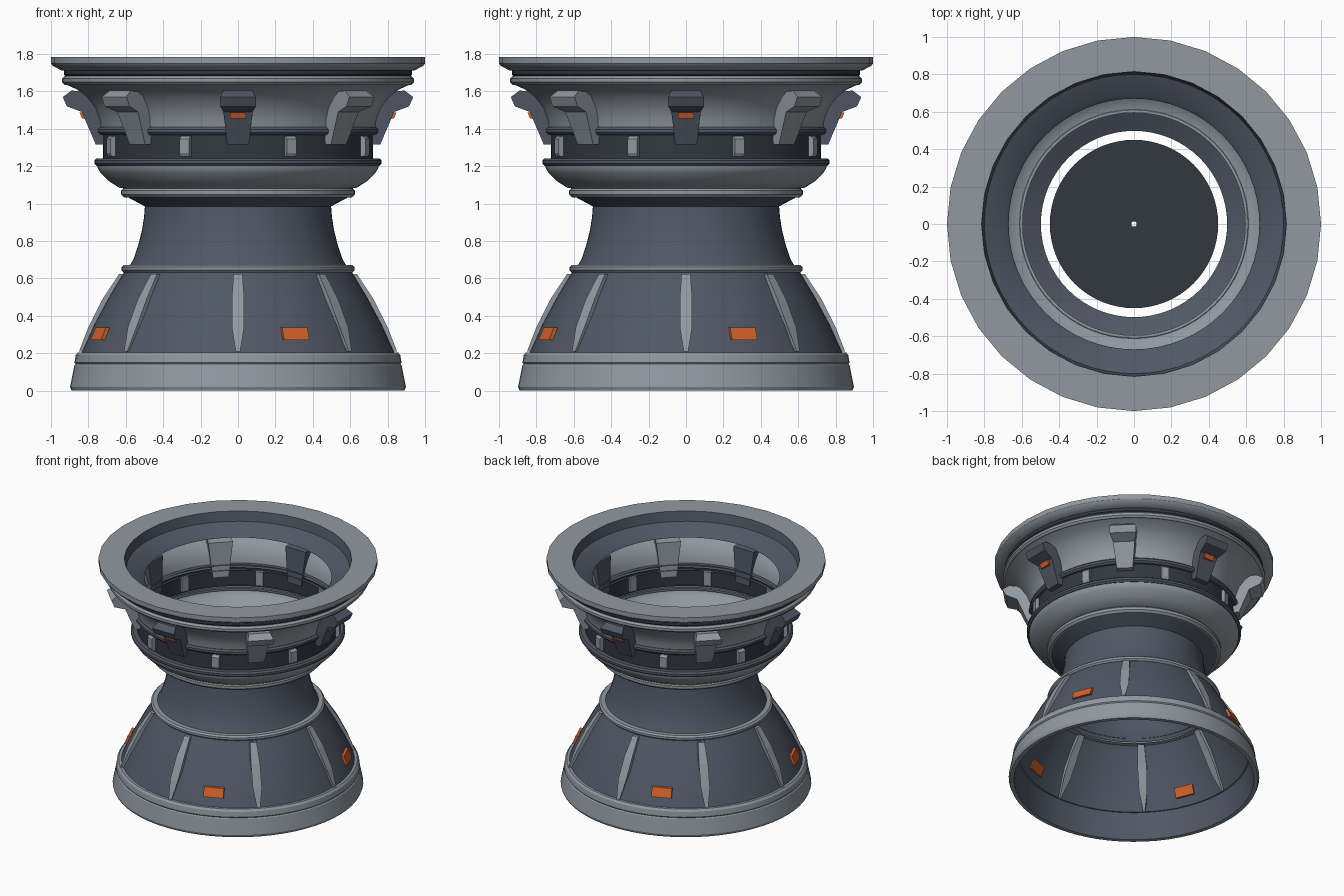
import bpy, bmesh, math

cube = bpy.data.objects.get("Cube")
if cube:
    bpy.data.objects.remove(cube)


def material(name, r, g, b):
    m = bpy.data.materials.new(name)
    m.use_nodes = True
    m.diffuse_color = (r, g, b, 1)
    m.node_tree.nodes["Principled BSDF"].inputs["Base Color"].default_value = (r, g, b, 1)
    return m


GREY = material("light_grey", 0.28, 0.32, 0.355)
SLATE = material("slate", 0.08, 0.098, 0.132)
DARK = material("dark_slate", 0.032, 0.04, 0.05)
ORANGE = material("orange", 0.66, 0.122, 0.025)


def finish(name, bm, mat, smooth=True):
    me = bpy.data.meshes.new(name)
    bm.to_mesh(me)
    bm.free()
    me.materials.append(mat)
    ob = bpy.data.objects.new(name, me)
    bpy.context.collection.objects.link(ob)
    if smooth:
        bpy.ops.object.select_all(action="DESELECT")
        ob.select_set(True)
        bpy.context.view_layer.objects.active = ob
        bpy.ops.object.shade_smooth_by_angle(angle=math.radians(32))
    return ob


def revolve(name, profile, mat, sides=64):
    """Spin an open (radius, height) profile around z."""
    bm = bmesh.new()
    rings = []
    for r, z in profile:
        angles = [2 * math.pi * i / sides for i in range(sides)]
        rings.append([bm.verts.new((r * math.cos(a), r * math.sin(a), z)) for a in angles])
    for low, high in zip(rings, rings[1:]):
        for i in range(sides):
            j = (i + 1) % sides
            bm.faces.new((low[i], low[j], high[j], high[i]))
    return finish(name, bm, mat)


def radial(name, outline, mat, degrees):
    """Extrude a (radius, height, half width) outline sideways, facing outward."""
    bm = bmesh.new()
    a = math.radians(degrees)
    c, s = math.cos(a), math.sin(a)
    left, right = [[bm.verts.new((r * c - k * w * s, r * s + k * w * c, z))
                    for r, z, w in outline] for k in (1, -1)]
    bm.faces.new(left)
    bm.faces.new(right[::-1])
    for i in range(len(outline)):
        j = (i + 1) % len(outline)
        bm.faces.new((left[j], left[i], right[i], right[j]))
    bmesh.ops.recalc_face_normals(bm, faces=bm.faces)
    return finish(name, bm, mat, smooth=False)


def bead(name, r, low, high, mat, depth=0.05):
    """Narrow bevelled ring around the body."""
    b = (high - low) * 0.3
    revolve(name, [(r - depth, low), (r - b, low), (r, low + b), (r, high - b),
                   (r - b, high), (r - depth, high)], mat)


# Foot
revolve("foot", [(0.86, 0), (0.89, 0), (0.898, 0.02), (0.875, 0.135), (0.868, 0.142),
                 (0.874, 0.15), (0.868, 0.19), (0.855, 0.205), (0.82, 0.205)], GREY)
revolve("foot_lining", [(0.83, 0.205), (0.86, 0)], SLATE)

# Lower skirt and neck
revolve("lower_skirt", [(0.837, 0.2), (0.77, 0.35), (0.69, 0.5), (0.605, 0.64)], SLATE)
bead("skirt_ring", 0.623, 0.632, 0.672, GREY)
revolve("neck", [(0.59, 0.65), (0.56, 0.7), (0.533, 0.78), (0.513, 0.86), (0.502, 0.93),
                 (0.498, 0.985), (0.6, 1.04)], SLATE)
revolve("throat_disc", [(0.45, 0.95), (0.014, 0.95)], DARK)

# Upper bowl
bead("collar_ring", 0.625, 1.033, 1.085, GREY, 0.03)
revolve("lower_bowl", [(0.6, 1.08), (0.635, 1.085), (0.69, 1.12), (0.735, 1.165),
                       (0.75, 1.19), (0.752, 1.21)], GREY)
bead("lower_band_ring", 0.768, 1.202, 1.242, SLATE)
revolve("recessed_band", [(0.722, 1.235), (0.722, 1.38)], DARK)
bead("upper_band_ring", 0.752, 1.368, 1.41, SLATE)
revolve("upper_bowl", [(0.735, 1.405), (0.742, 1.45), (0.765, 1.51), (0.81, 1.57),
                       (0.86, 1.61), (0.92, 1.637)], GREY)

# Rim
bead("rim_ring", 0.94, 1.635, 1.682, GREY)
revolve("rim_groove", [(0.915, 1.675), (0.93, 1.69), (0.93, 1.72)], DARK)
revolve("rim_flange", [(0.92, 1.712), (0.945, 1.712), (0.992, 1.738), (1, 1.75),
                       (1, 1.785), (0.815, 1.785)], GREY, 32)
revolve("rim_lining", [(0.815, 1.785), (0.8, 1.71), (0.69, 1.66), (0.67, 1.642),
                       (0.91, 1.637)], SLATE)

# Parts repeated around the body
rib = [(0.85, 0.21, 0.012), (0.80, 0.34, 0.033), (0.724, 0.49, 0.033), (0.635, 0.625, 0.024),
       (0.58, 0.625, 0.024), (0.665, 0.49, 0.033), (0.745, 0.34, 0.03), (0.82, 0.21, 0.006)]
bracket = [(0.705, 1.315, 0.058), (0.76, 1.315, 0.058), (0.835, 1.49, 0.078),
           (0.915, 1.52, 0.095), (0.937, 1.57, 0.095), (0.89, 1.605, 0.078),
           (0.72, 1.585, 0.09)]
block = [(0.7, 1.252, 0.028), (0.74, 1.252, 0.028), (0.75, 1.27, 0.028),
         (0.75, 1.345, 0.028), (0.735, 1.362, 0.028), (0.7, 1.362, 0.028)]
lamp = [(0.805, 1.453, 0.042), (0.834, 1.455, 0.042), (0.847, 1.487, 0.042),
        (0.82, 1.487, 0.042)]
marker = [(0.79, 0.272, 0.073), (0.822, 0.272, 0.073), (0.794, 0.338, 0.073),
          (0.76, 0.338, 0.073)]

for i in range(8):
    angle = i * 45
    radial(f"skirt_rib_{i + 1}", rib, GREY, angle)
    radial(f"band_block_{i + 1}", block, GREY, angle + 22.5)
    radial(f"bracket_{i + 1}", bracket, GREY if i % 2 else SLATE, angle)
    if i % 2 == 0:
        radial(f"bracket_lamp_{i + 1}", lamp, ORANGE, angle)
        radial(f"skirt_marker_{i + 1}", marker, ORANGE, angle + 22.5)
